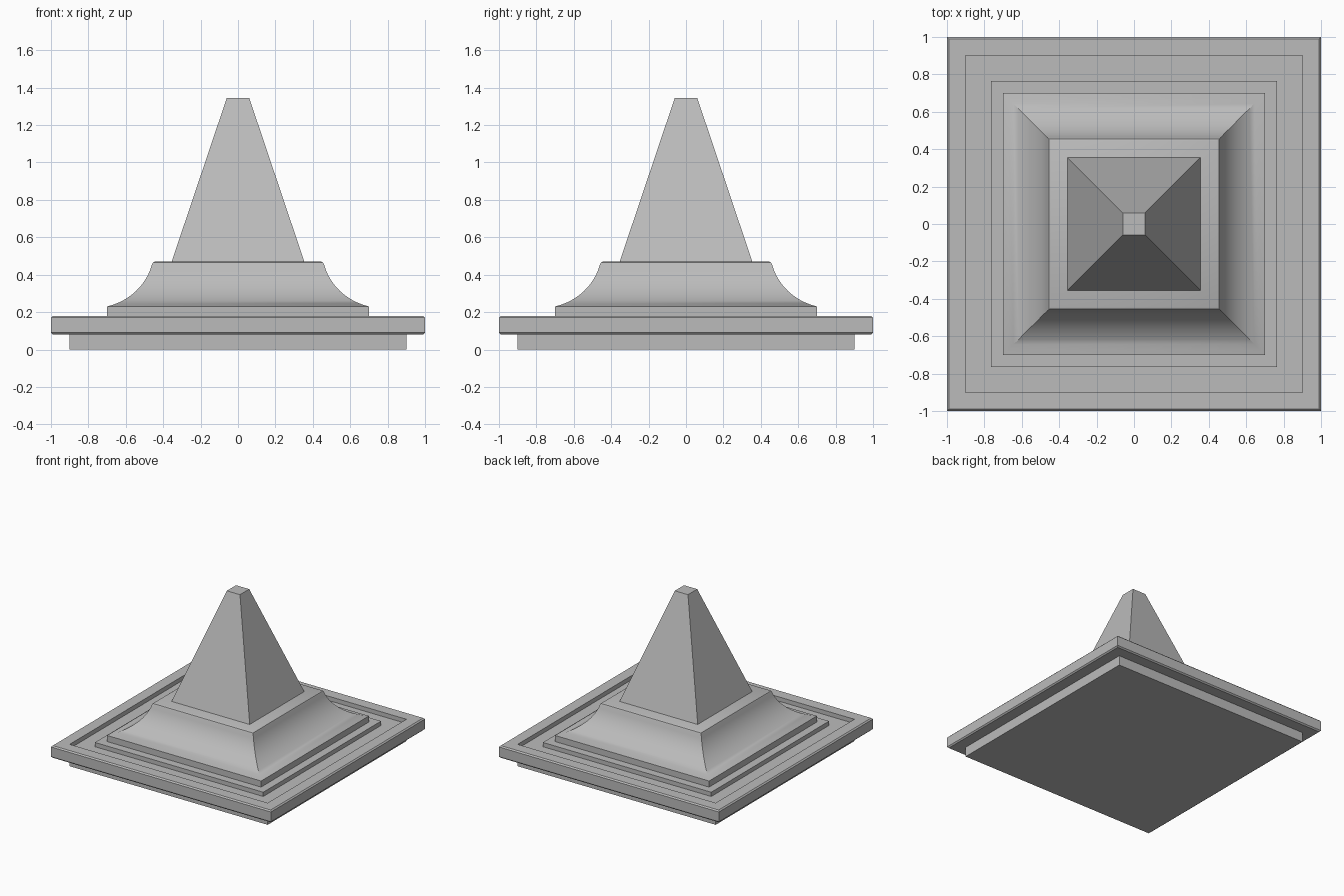
import bpy
import bmesh
import math

cube = bpy.data.objects.get("Cube")
if cube:
    bpy.data.objects.remove(cube)

stone = bpy.data.materials.new("grey stone")
stone.use_nodes = True
colour = (0.5, 0.5, 0.5, 1)
stone.diffuse_color = colour
stone.node_tree.nodes["Principled BSDF"].inputs["Base Color"].default_value = colour


def square_loft(name, profile, smooth=False):
    """Stack square rings given as (half width, height), with capped ends."""
    bm = bmesh.new()
    rings = [[bm.verts.new((sx * h, sy * h, z))
              for sx, sy in ((-1, -1), (1, -1), (1, 1), (-1, 1))]
             for h, z in profile]
    for low, high in zip(rings, rings[1:]):
        for i in range(4):
            j = (i + 1) % 4
            bm.faces.new((low[i], low[j], high[j], high[i]))
    bm.faces.new(rings[0][::-1])
    bm.faces.new(rings[-1])
    mesh = bpy.data.meshes.new(name)
    bm.to_mesh(mesh)
    bm.free()
    mesh.materials.append(stone)
    obj = bpy.data.objects.new(name, mesh)
    bpy.context.collection.objects.link(obj)
    if smooth:
        bpy.ops.object.select_all(action="DESELECT")
        obj.select_set(True)
        bpy.context.view_layer.objects.active = obj
        bpy.ops.object.shade_smooth_by_angle(angle=math.radians(30))
    return obj


# Recessed foot under the slab
square_loft("foot", [(0.9, 0), (0.9, 0.09)])

# Slab with bevelled rim, sunken channel and raised inner step
square_loft("slab", [(0.99, 0.08), (1, 0.09), (1, 0.17), (0.99, 0.18),
                     (0.9, 0.18), (0.9, 0.145), (0.765, 0.145), (0.765, 0.18)])

# Plinth with a concave cove sweeping up to a bevelled top
cove = [(0.7, 0.23)]
steps = 12
for i in range(steps + 1):
    a = math.radians(14 + 62 * i / steps)
    cove.append((0.745 - 0.29 * math.sin(a), 0.525 - 0.29 * math.cos(a)))
start, end = cove[1], cove[-1]
# Fit the arc between the plinth lip and the top moulding
cove = [(0.7 + (h - start[0]) * 0.24 / (start[0] - end[0]),
         0.23 + (z - start[1]) * 0.225 / (end[1] - start[1])) for h, z in cove[1:]]
square_loft("plinth", [(0.7, 0.17)] + cove + [(0.455, 0.465), (0.445, 0.47)], smooth=True)

# Tapered spire with a flat tip
square_loft("spire", [(0.358, 0.46), (0.06, 1.345)])
